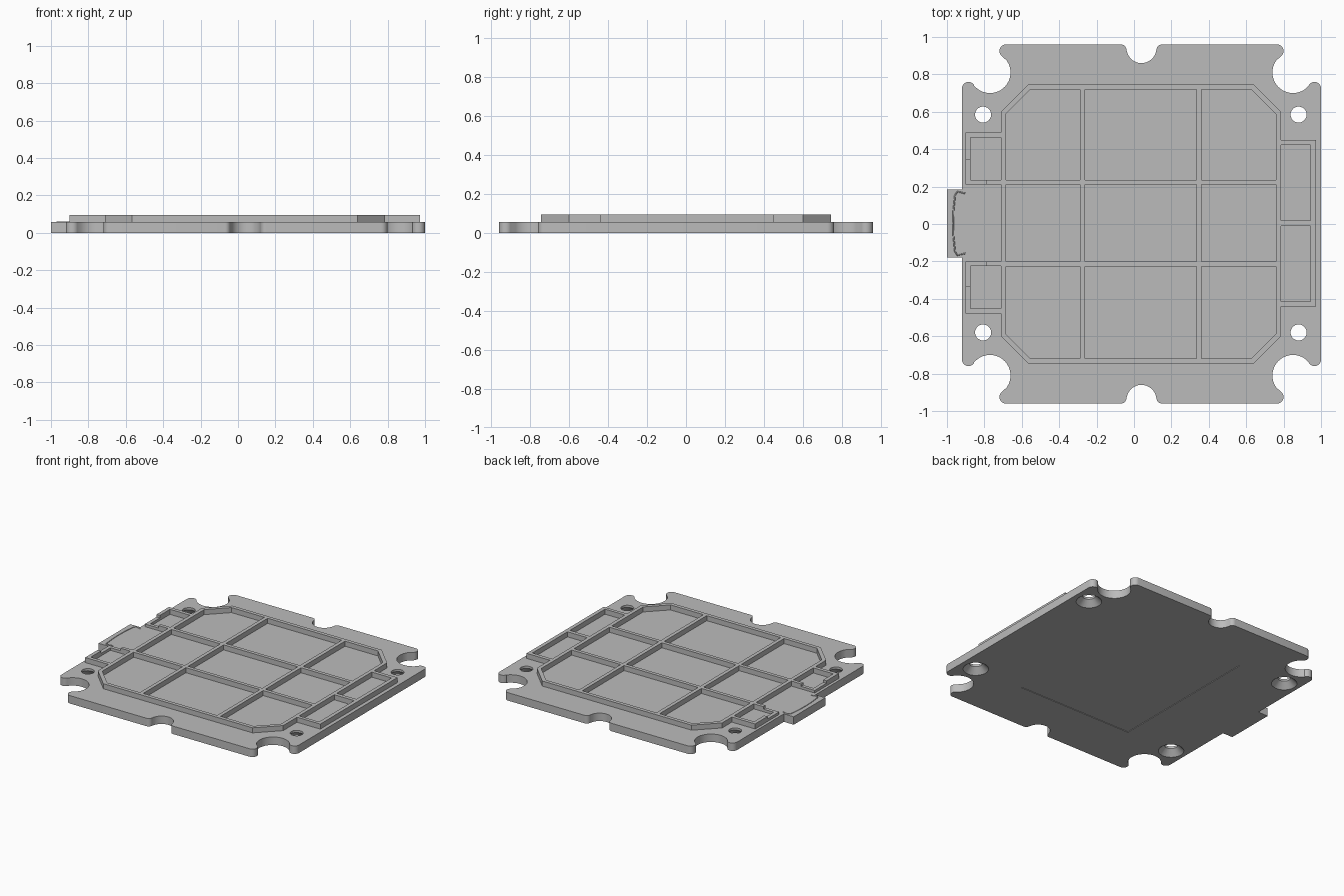
import bpy, bmesh
from math import cos, sin, radians, pi

cube = bpy.data.objects.get("Cube")
if cube:
    bpy.data.objects.remove(cube, do_unlink=True)

metal = bpy.data.materials.new("matte_grey_metal")
metal.use_nodes = True
grey = (0.5, 0.5, 0.5, 1)
metal.diffuse_color = grey
metal.node_tree.nodes["Principled BSDF"].inputs["Base Color"].default_value = grey

CX = 0.04        # middle of the plate, the tab sits outside it
DECK = 0.058     # plate top
TOP = 0.095      # rib top
WALL = 0.027


def add_object(name, bm):
    bmesh.ops.recalc_face_normals(bm, faces=bm.faces)
    mesh = bpy.data.meshes.new(name)
    bm.to_mesh(mesh)
    bm.free()
    ob = bpy.data.objects.new(name, mesh)
    bpy.context.collection.objects.link(ob)
    mesh.materials.append(metal)
    return ob


def prism(name, points, z0, z1):
    bm = bmesh.new()
    face = bm.faces.new([bm.verts.new((x, y, z0)) for x, y in points])
    new = bmesh.ops.extrude_face_region(bm, geom=[face])["geom"]
    bmesh.ops.translate(bm, vec=(0, 0, z1 - z0),
                        verts=[v for v in new if isinstance(v, bmesh.types.BMVert)])
    return add_object(name, bm)


def box(name, x0, x1, y0, y1, z0=DECK, z1=TOP):
    return prism(name, [(x0, y0), (x1, y0), (x1, y1), (x0, y1)], z0, z1)


def arc(cx, cy, r, a0, a1, n=8):
    angles = [radians(a0 + (a1 - a0) * i / n) for i in range(n + 1)]
    return [(cx + r * cos(a), cy + r * sin(a)) for a in angles]


def cut(target, cutter):
    mod = target.modifiers.new("cut", "BOOLEAN")
    mod.operation = "DIFFERENCE"
    mod.solver = "EXACT"
    mod.object = cutter
    cutter.hide_render = True
    bpy.context.view_layer.objects.active = target
    bpy.ops.object.modifier_apply(modifier=mod.name)
    bpy.data.objects.remove(cutter, do_unlink=True)


# Base plate outline: one quarter with ear, corner bite and half notch, mirrored twice
quarter = (arc(0.925, 0.725, 0.035, 0, 150)
           + arc(0.81, 0.81, 0.11, -40, -215, 18)
           + arc(0.725, 0.925, 0.035, -40, 90)
           + arc(0.11, 0.93, 0.03, 90, 180)
           + arc(0, 0.94, 0.08, -10, -90))
half = quarter + [(-x, y) for x, y in reversed(quarter[:-1])]
outline = half + [(x, -y) for x, y in reversed(half)]
# The connector tab is part of the same outline on the right-hand side
edge = CX - 0.96
tab = [(edge, 0.185), (-1, 0.185), (-1, -0.18), (edge, -0.18)]
middle = len(half)
outline = [(x + CX, y) for x, y in outline]
plate = prism("base_plate", outline[:middle] + tab + outline[middle:], 0, DECK)

# Countersunk screw holes, wide end underneath
for hx in (-0.807, 0.88):
    for hy in (-0.58, 0.585):
        bm = bmesh.new()
        rings = []
        for r, z in ((0.087, -0.002), (0.043, 0.042), (0.043, 0.1)):
            rings.append([bm.verts.new((x, y, z)) for x, y in arc(hx, hy, r, 0, 345, 23)])
        for low, high in zip(rings, rings[1:]):
            for i in range(len(low)):
                bm.faces.new((low[i - 1], low[i], high[i], high[i - 1]))
        bm.faces.new(rings[0])
        bm.faces.new(rings[-1])
        cut(plate, add_object("hole_cutter", bm))

# Shallow rectangular recess underneath
cut(plate, box("recess_cutter", -0.43, 0.49, -0.575, 0.58, -0.05, 0.004))
bpy.ops.object.select_all(action="DESELECT")
plate.select_set(True)
bpy.context.view_layer.objects.active = plate
bpy.ops.object.shade_smooth_by_angle(angle=radians(30))


# Eight-sided surrounding wall
def octagon(x0, x1, y, c):
    return [(x0 + c, -y), (x1 - c, -y), (x1, c - y), (x1, y - c),
            (x1 - c, y), (x0 + c, y), (x0, y - c), (x0, c - y)]


X0, X1, Y = -0.712, 0.785, 0.745
bm = bmesh.new()
loops = []
for pts in (octagon(X0, X1, Y, 0.145),
            octagon(X0 + WALL, X1 - WALL, Y - WALL, 0.13)):
    for z in (DECK, TOP):
        loops.append([bm.verts.new((x, y, z)) for x, y in pts])
for a, b in ((0, 1), (1, 3), (3, 2), (2, 0)):
    for i in range(8):
        bm.faces.new((loops[a][i - 1], loops[a][i], loops[b][i], loops[b][i - 1]))
add_object("outer_wall", bm)

# Dividing ribs: two long ones, and two columns broken at the crossings
rows = [(-0.226, -0.2), (0.21, 0.236)]
for i, (y0, y1) in enumerate(rows):
    box(f"long_rib_{i + 1}", X0 + WALL, X1 - WALL, y0, y1)
spans = [(WALL - Y, rows[0][0]), (rows[0][1], rows[1][0]), (rows[1][1], Y - WALL)]
for i, x in enumerate((-0.29, 0.335)):
    for j, (y0, y1) in enumerate(spans):
        box(f"cross_rib_{i + 1}_{j + 1}", x, x + WALL, y0, y1)

# Pair of pockets on the left side
box("left_pocket_wall", 0.945, 0.973, -0.44, 0.45)
for i, (y0, y1) in enumerate(((-0.44, -0.415), (-0.01, 0.018), (0.423, 0.45))):
    box(f"left_pocket_rib_{i + 1}", X1, 0.945, y0, y1)

# Small pockets either side of the tab, with a lowered corner next to it
LOW = 0.077
for name, s in (("back", 1), ("front", -1)):
    def wall(part, x0, x1, y0, y1, z1=TOP):
        a, b = sorted((s * y0 + 0.005, s * y1 + 0.005))
        box(f"{name}_pocket_{part}", x0, x1, a, b, DECK, z1)

    wall("end", -0.9, X0, 0.457, 0.483)
    wall("side", -0.9, -0.873, 0.34, 0.457)
    wall("low_side", -0.9, -0.873, 0.205, 0.34, LOW)
    wall("low_inner", -0.873, -0.79, 0.205, 0.23, LOW)
    wall("inner", -0.79, X0, 0.205, 0.23)

# Fine bowed bead on the tab
curve = bpy.data.curves.new("tab_bead", "CURVE")
curve.dimensions = "3D"
curve.bevel_depth = 0.004
curve.bevel_resolution = 1
path = [(-0.9, 0.16), (-0.945, 0.17), (-0.957, 0.15), (-0.965, 0.07), (-0.967, 0)]
path += [(x, -y) for x, y in reversed(path[:-1])]
spline = curve.splines.new("POLY")
spline.points.add(len(path) - 1)
for p, (x, y) in zip(spline.points, path):
    p.co = (x, y + 0.003, DECK, 1)
bead = bpy.data.objects.new("tab_bead", curve)
bpy.context.collection.objects.link(bead)
curve.materials.append(metal)
